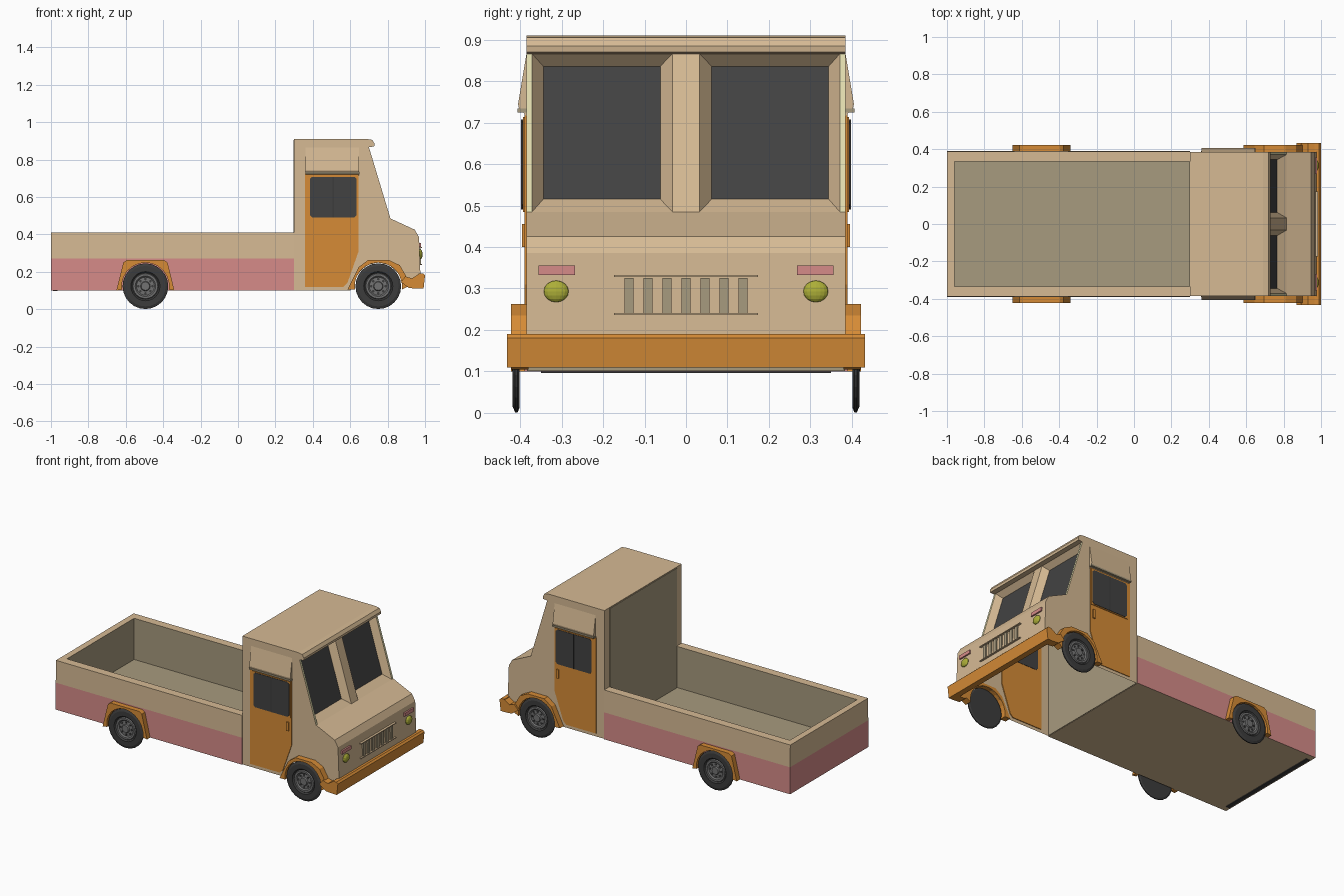
import bpy, bmesh, math

if "Cube" in bpy.data.objects:
    bpy.data.objects.remove(bpy.data.objects["Cube"])

def mat(name, r, g, b):
    m = bpy.data.materials.new(name)
    m.diffuse_color = (r, g, b, 1)
    m.use_nodes = True
    m.node_tree.nodes["Principled BSDF"].inputs["Base Color"].default_value = m.diffuse_color
    return m

TAN = mat("tan_paint", 0.67, 0.49, 0.295)
OLIVE = mat("olive_lining", 0.39, 0.325, 0.21)
PINK = mat("pink_stripe", 0.67, 0.26, 0.25)
ORANGE = mat("orange_trim", 0.67, 0.26, 0.037)
GLASS = mat("dark_glass", 0.055, 0.055, 0.055)
BLACK = mat("black_rubber", 0.045, 0.045, 0.045)
GREY = mat("grey_hub", 0.17, 0.17, 0.17)
LIME = mat("lime_lamp", 0.42, 0.43, 0.04)
CREAM = mat("cream_pillar", 0.76, 0.72, 0.43)

def finish(name, bm, mats):
    bmesh.ops.remove_doubles(bm, verts=bm.verts, dist=1e-5)
    bmesh.ops.recalc_face_normals(bm, faces=bm.faces)
    me = bpy.data.meshes.new(name)
    bm.to_mesh(me)
    bm.free()
    for m in mats:
        me.materials.append(m)
    ob = bpy.data.objects.new(name, me)
    bpy.context.collection.objects.link(ob)
    return ob

def face(bm, pts, mi=0):
    f = bm.faces.new([bm.verts.new(p) for p in pts])
    f.material_index = mi
    return f

def extrude(name, ring0, ring1, m):
    """Closed solid between two matching outlines."""
    bm = bmesh.new()
    face(bm, ring0)
    face(bm, ring1)
    for i in range(len(ring0)):
        j = (i + 1) % len(ring0)
        face(bm, [ring0[i], ring0[j], ring1[j], ring1[i]])
    return finish(name, bm, [m])

def prism(name, pts, y0, y1, m):
    """Side-view outline (x, z) extruded along y."""
    return extrude(name, [(x, y0, z) for x, z in pts], [(x, y1, z) for x, z in pts], m)

def box(name, x0, x1, y0, y1, z0, z1, m):
    return prism(name, [(x0, z0), (x1, z0), (x1, z1), (x0, z1)], y0, y1, m)

def disc(name, cx, cz, r, y0, y1, m, n=10):
    a = [2 * math.pi * i / n for i in range(n)]
    return prism(name, [(cx + r * math.cos(t), cz + r * math.sin(t)) for t in a], y0, y1, m)

# Cargo bed: nested rectangular rings, coloured band by band
def ring(x0, x1, w, z):
    return [(x0, -w, z), (x1, -w, z), (x1, w, z), (x0, w, z)]

rings = [ring(-1, .3, .39, .10), ring(-1, .295, .39, .27), ring(-1, .3, .388, .41),
         ring(-.96, .299, .335, .41), ring(-.96, .299, .335, .15)]
rings[1] = ring(-1, .3, .39, .27)
bm = bmesh.new()
face(bm, rings[0], 1)
face(bm, rings[-1], 2)
for k, mi in enumerate([0, 1, 1, 2]):
    for i in range(4):
        j = (i + 1) % 4
        face(bm, [rings[k][i], rings[k][j], rings[k + 1][j], rings[k + 1][i]], mi)
finish("cargo_bed", bm, [PINK, TAN, OLIVE])
box("rear_under_strip", -.99, -.965, -.35, .35, .096, .1, BLACK)

# Cab shell, open underneath
W = .385
top = [(.3, .10), (.3, .91), (.69, .91), (.718, .905), (.73, .885), (.728, .87), (.70, .866),
       (.815, .485), (.945, .425), (.968, .385), (.975, .19), (.975, .12)]
arch = [(.92, .15), (.87, .18), (.81, .235), (.75, .25), (.69, .235), (.64, .19), (.60, .10)]
bm = bmesh.new()
for s in (-1, 1):
    face(bm, [(x, s * W, z) for x, z in top + arch])
for i in range(len(top) - 1):
    if i == 6:
        continue
    (xa, za), (xb, zb) = top[i], top[i + 1]
    face(bm, [(xa, -W, za), (xb, -W, zb), (xb, W, zb), (xa, W, za)])

# Windshield: post, cream pillars, two recessed panes
def wp(t, y, d=0):
    return (.815 - .115 * t - d, y, .485 + .381 * t)

def pane(y0, y1, t0, t1, d):
    return [wp(t0, y0, d), wp(t0, y1, d), wp(t1, y1, d), wp(t1, y0, d)]

face(bm, pane(-.033, .033, 0, 1, 0))
for s in (-1, 1):
    face(bm, pane(s * .371, s * W, 0, 1, 0), 1)
    o, g = pane(s * .033, s * .371, 0, 1, 0), pane(s * .062, s * .344, .08, .92, .04)
    face(bm, g, 2)
    for i in range(4):
        j = (i + 1) % 4
        face(bm, [o[i], o[j], g[j], g[i]])
finish("cab_shell", bm, [TAN, CREAM, GLASS])
box("cab_back_panel", .296, .3, -.335, .335, .15, .905, OLIVE)
box("cab_inner_panel", .301, .305, -.383, .383, .101, .905, OLIVE)

# Grille
for i in range(7):
    y = -.137 + i * .0457
    box("grille_slot", .97, .979, y - .011, y + .011, .24, .325, OLIVE)
for z in (.236, .328):
    box("grille_ridge", .965, .984, -.174, .174, z, z + .005, TAN)

# Front bumper
prism("bumper_bar", [(.955, .11), (.992, .11), (1.0, .18), (.99, .19), (.965, .19)], -.432, .432, ORANGE)

def wheel(cx, s):
    """Thin outer tyre and hub, lathed round the y axis."""
    prof = [(.0, .402), (.112, .402), (.122, .406), (.122, .412), (.108, .418), (.078, .418),
            (.070, .410), (.066, .416), (.055, .416), (.048, .409), (.026, .411), (.022, .419), (0, .419)]
    bm = bmesh.new()
    n = 24
    for k in range(len(prof) - 1):
        for i in range(n):
            pts = []
            for (r, y), a in ((prof[k], i), (prof[k], i + 1), (prof[k + 1], i + 1), (prof[k + 1], i)):
                t = 2 * math.pi * a / n
                p = (cx + r * math.cos(t), s * y, .123 + r * math.sin(t))
                if r > 0 or not any(abs(q[0] - cx) < 1e-9 and abs(q[2] - .123) < 1e-9 for q in pts):
                    pts.append(p)
            face(bm, pts, 0 if k < 6 else 1)
    finish("wheel", bm, [BLACK, GREY])
    for i in range(8):
        t = math.pi * i / 4
        disc("hub_hole", cx + .038 * math.cos(t), .123 + .038 * math.sin(t), .007,
             s * .408, s * .4125, BLACK, 8)

def fender(name, cx, outer, s):
    """Arch plate: outer outline, inner round wheel opening."""
    arc = [math.radians(-8 + 196 * i / 12) for i in range(13)]
    inner = [(cx + .127 * math.cos(t), .122 + .127 * math.sin(t)) for t in arc]
    prism(name, [(cx + x, z) for x, z in outer] + inner, s * .38, s * .422, ORANGE)

for s in (-1, 1):
    # Wheels and fenders
    wheel(-.495, s)
    wheel(.75, s)
    fender("rear_fender", -.495,
           [(-.155, .10), (-.118, .25), (-.1, .262), (.1, .262), (.118, .25), (.155, .10)], s)
    fender("front_fender", .75,
           [(-.165, .105), (-.105, .225), (-.055, .262), (.06, .262), (.115, .235), (.15, .175), (.155, .12)], s)
    prism("bumper_end", [(.87, .145), (.915, .113), (.96, .11), (.97, .19), (.93, .165), (.895, .175)],
          s * .38, s * .432, ORANGE)

    # Door with window, handle and rain hood
    prism("door", [(.357, .12), (.565, .12), (.585, .14), (.645, .31), (.645, .725), (.357, .725)],
          s * .38, s * .389, ORANGE)
    box("door_window_frame", .376, .641, s * .387, s * .393, .484, .714, ORANGE)
    w = [(.384, .502), (.396, .49), (.622, .49), (.634, .502), (.634, .697), (.622, .708), (.396, .708), (.384, .697)]
    prism("door_window", w, s * .378, s * .3955, GLASS)
    box("window_divider", .506, .512, s * .395, s * .398, .49, .708, BLACK)
    box("door_handle", .613, .629, s * .388, s * .396, .40, .455, ORANGE)
    hood = [(.384, .87), (.405, .745), (.403, .735), (.384, .715)]
    extrude("door_hood", [(.362, s * y, z) for y, z in hood], [(.648, s * y, z) for y, z in hood], TAN)
    box("rain_gutter", .36, .65, s * .385, s * .4065, .724, .734, OLIVE)

    # Headlamp and turn signal
    bm = bmesh.new()
    bmesh.ops.create_uvsphere(bm, u_segments=16, v_segments=8, radius=.03)
    for v in bm.verts:
        v.co = (.974 + v.co.x * .45, s * .313 + v.co.y, .293 + v.co.z * .87)
    finish("headlamp", bm, [LIME])
    box("turn_signal", .965, .979, s * .268, s * .356, .333, .355, PINK)
